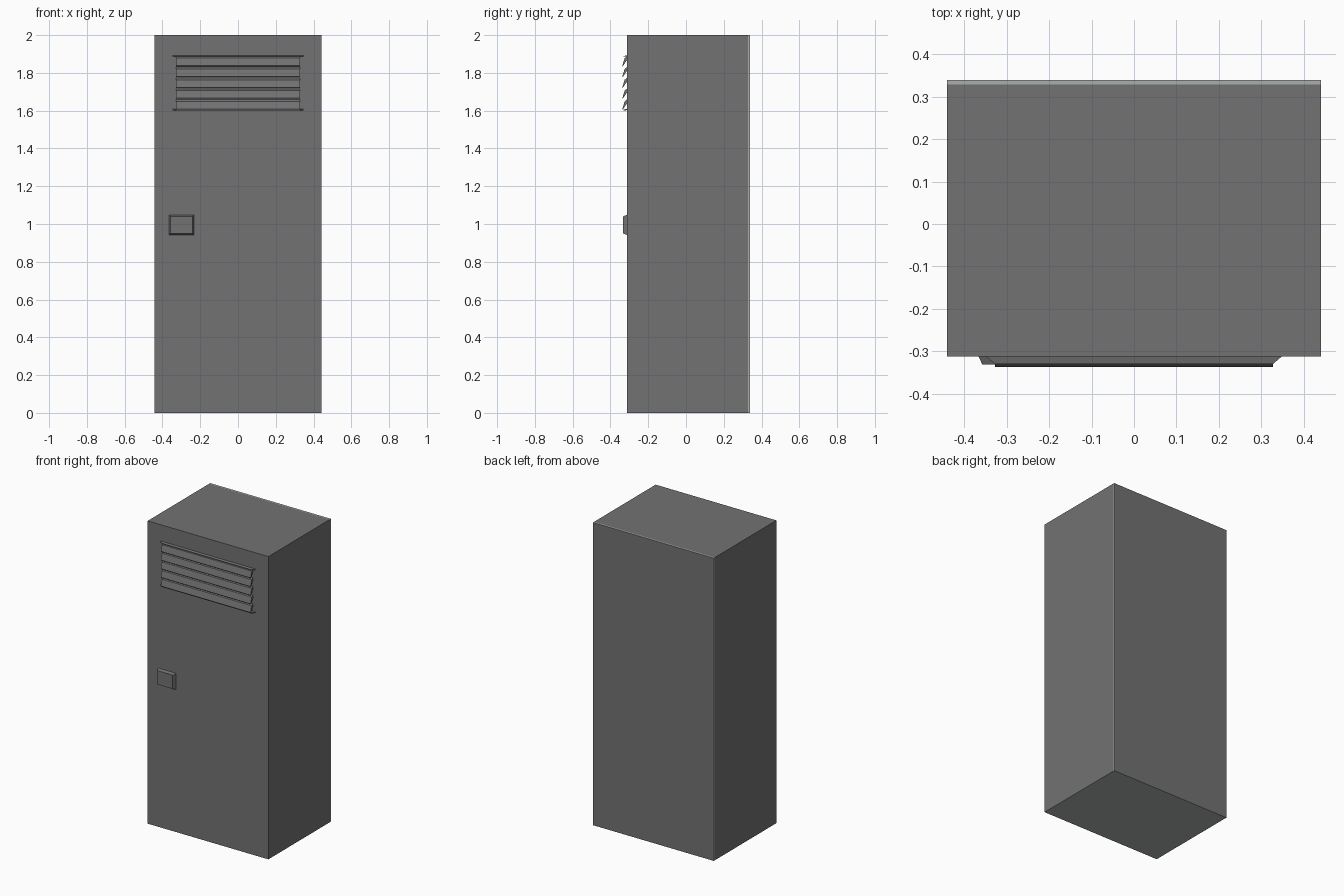
import bpy, bmesh

if "Cube" in bpy.data.objects:
    bpy.data.objects.remove(bpy.data.objects["Cube"])


def material(name, rgb):
    m = bpy.data.materials.new(name)
    m.diffuse_color = (*rgb, 1)
    m.use_nodes = True
    m.node_tree.nodes["Principled BSDF"].inputs["Base Color"].default_value = m.diffuse_color
    return m


grey = material("dark_grey_metal", (0.17, 0.17, 0.174))
pale = material("pale_grey_metal", (0.41, 0.435, 0.415))


def finish(name, bm):
    bmesh.ops.recalc_face_normals(bm, faces=bm.faces)
    me = bpy.data.meshes.new(name)
    bm.to_mesh(me)
    bm.free()
    me.materials.append(grey)
    ob = bpy.data.objects.new(name, me)
    bpy.context.collection.objects.link(ob)
    return ob


def lofted(name, rings):
    """Closed solid through rectangles (x0, x1, z0, z1, y) stacked along y."""
    bm = bmesh.new()
    loops = []
    for x0, x1, z0, z1, y in rings:
        loops.append([bm.verts.new(p) for p in
                      ((x0, y, z0), (x1, y, z0), (x1, y, z1), (x0, y, z1))])
    for a, b in zip(loops, loops[1:]):
        for i in range(4):
            j = (i + 1) % 4
            bm.faces.new((a[i], a[j], b[j], b[i]))
    bm.faces.new(loops[0])
    bm.faces.new(loops[-1])
    return finish(name, bm)


def prism_x(name, profile, half):
    """Extrude a (y, z) profile along x."""
    bm = bmesh.new()
    a = [bm.verts.new((-half, y, z)) for y, z in profile]
    b = [bm.verts.new((half, y, z)) for y, z in profile]
    n = len(profile)
    for i in range(n):
        j = (i + 1) % n
        bm.faces.new((a[i], a[j], b[j], b[i]))
    bm.faces.new(a)
    bm.faces.new(b)
    return finish(name, bm)


FRONT = -0.313

# cabinet body: pale underside and pale rim around the back panel
body = lofted("cabinet_body", [
    (-0.441, 0.441, 0, 2, FRONT),
    (-0.441, 0.441, 0, 2, 0.329),
    (-0.441, 0.441, 0, 2, 0.34),
])
body.data.materials.append(pale)
for f in body.data.polygons:
    rim = f.center.y > 0.329 and abs(f.normal.y) < 0.5
    if rim or f.normal.z < -0.5:
        f.material_index = 1

# thin ledges above and below the louvres, tapering towards the front
for name, z, h in (("vent_top_ledge", 1.888, 0.005), ("vent_bottom_ledge", 1.603, 0.007)):
    lofted(name, [
        (-0.35, 0.35, z, z + h, FRONT + 0.002),
        (-0.328, 0.328, z - 0.002, z + h - 0.004, -0.33),
    ])

# sloping louvre slats
count, bottom, top = 5, 1.606, 1.892
step = (top - bottom) / count
for i in range(count):
    z = bottom + i * step
    prism_x(f"louvre_slat_{i + 1}", [
        (FRONT + 0.002, z + step - 0.003),
        (-0.325, z + step - 0.014),
        (-0.337, z + 0.003),
        (-0.335, z),
        (FRONT + 0.002, z + 0.035),
    ], 0.328)

# latch housing with bevelled sides
lofted("latch_housing", [
    (-0.367, -0.233, 0.941, 1.049, FRONT + 0.002),
    (-0.358, -0.242, 0.949, 1.041, -0.331),
])

# latch paddle on the right half of the housing
lofted("latch_paddle", [
    (-0.306, -0.244, 0.951, 1.039, -0.33),
    (-0.306, -0.244, 0.951, 1.039, -0.333),
])
